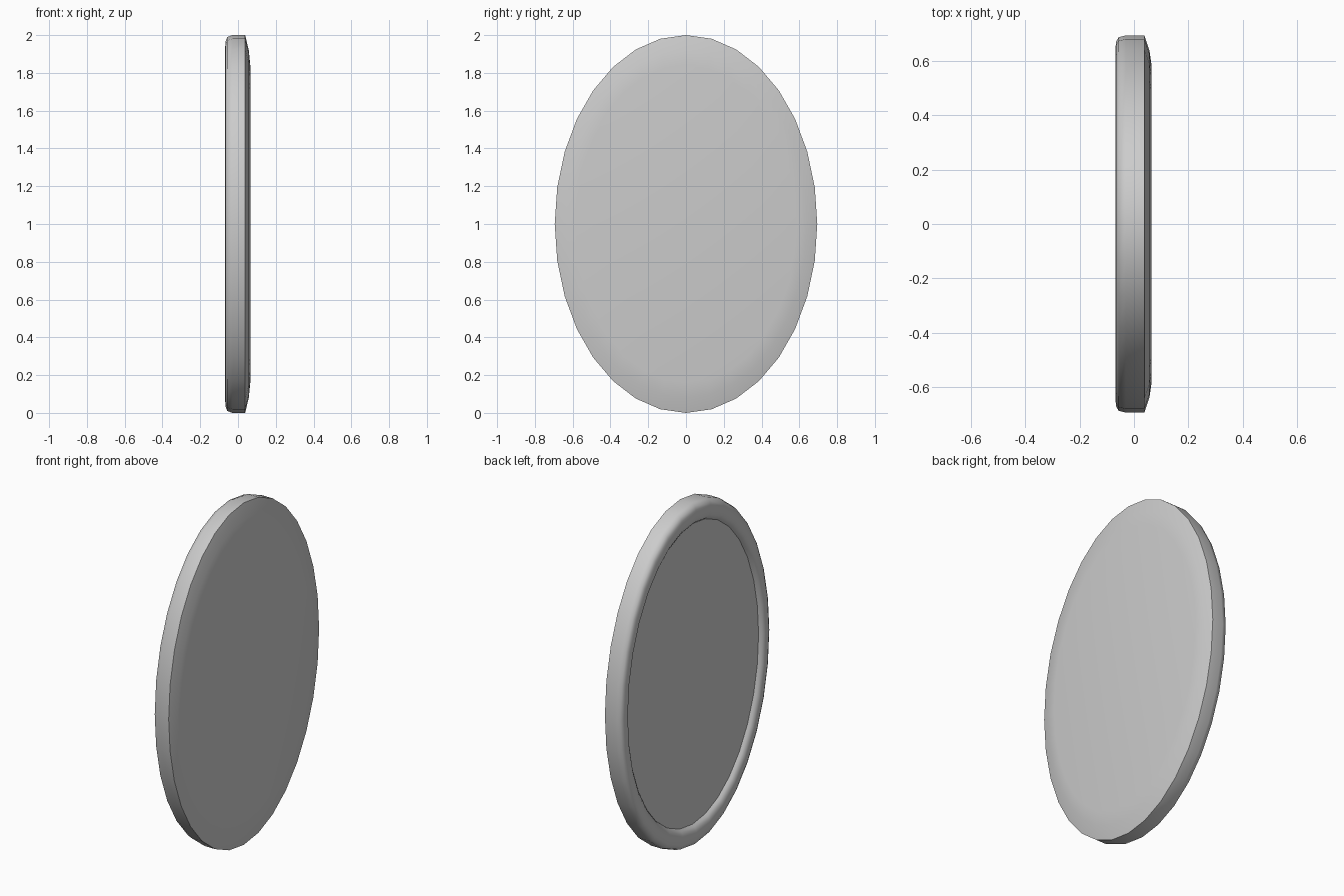
import bpy, bmesh, math

if "Cube" in bpy.data.objects:
    bpy.data.objects.remove(bpy.data.objects["Cube"])

SEG = 32
RY, RZ = 0.695, 1.0


def oval(name, profile, cap_first=False, cap_last=False):
    """Loft oval rings; profile holds (x, scale of the oval)."""
    bm = bmesh.new()
    rings = []
    for x, s in profile:
        rings.append([bm.verts.new((x,
                                    RY * s * math.sin(2 * math.pi * i / SEG),
                                    RZ + RZ * s * math.cos(2 * math.pi * i / SEG)))
                      for i in range(SEG)])
    for a, b in zip(rings, rings[1:]):
        for i in range(SEG):
            j = (i + 1) % SEG
            bm.faces.new((a[i], a[j], b[j], b[i]))
    if cap_first:
        bm.faces.new(rings[0])
    if cap_last:
        bm.faces.new(rings[-1])
    bmesh.ops.recalc_face_normals(bm, faces=bm.faces)
    me = bpy.data.meshes.new(name)
    bm.to_mesh(me)
    bm.free()
    ob = bpy.data.objects.new(name, me)
    bpy.context.collection.objects.link(ob)
    bpy.ops.object.select_all(action='DESELECT')
    ob.select_set(True)
    bpy.context.view_layer.objects.active = ob
    bpy.ops.object.shade_smooth_by_angle(angle=math.radians(50))
    return ob


# Rounded frame with a closed, softly bevelled back
oval("frame", [(-0.035, 0.875), (-0.055, 0.89), (-0.066, 0.91), (-0.068, 0.935),
               (-0.066, 0.965), (-0.057, 0.99), (-0.03, 1.0), (0.038, 1.0),
               (0.057, 0.92), (0.065, 0.84)], cap_first=True, cap_last=True)

# Recessed mirror glass, a thin plate set inside the frame
oval("mirror_glass", [(-0.042, 0.879), (-0.036, 0.879)], cap_first=True, cap_last=True)
